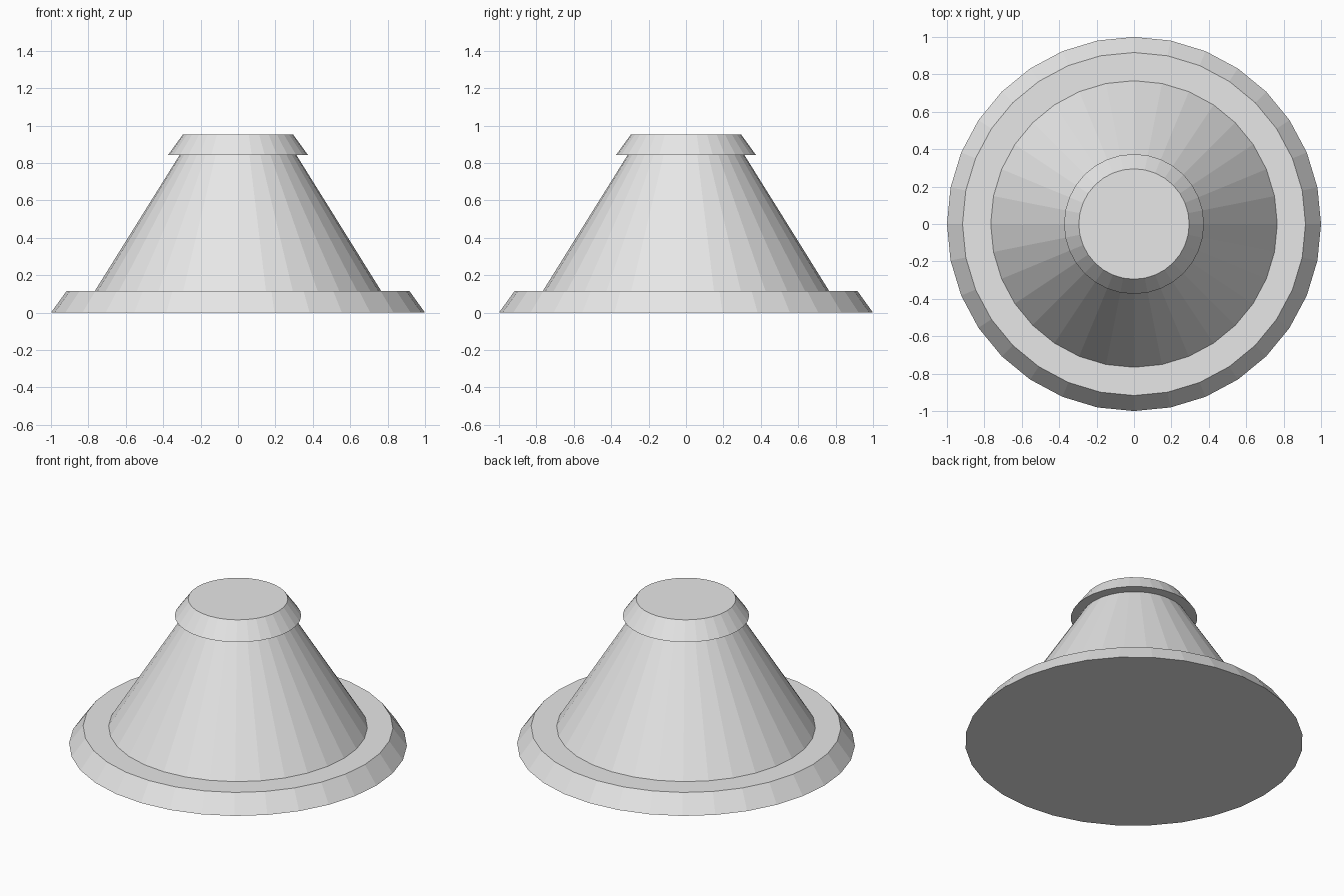
import bpy

cube = bpy.data.objects.get("Cube")
if cube:
    bpy.data.objects.remove(cube, do_unlink=True)

SIDES = 32

grey = bpy.data.materials.new("light_grey")
grey.use_nodes = True
colour = (0.8, 0.8, 0.8, 1.0)
grey.diffuse_color = colour
grey.node_tree.nodes["Principled BSDF"].inputs["Base Color"].default_value = colour


def frustum(name, bottom_radius, top_radius, bottom, top):
    """Flat-shaded tapered disc between two heights."""
    bpy.ops.mesh.primitive_cone_add(
        vertices=SIDES, radius1=bottom_radius, radius2=top_radius,
        depth=top - bottom, location=(0, 0, (bottom + top) / 2))
    part = bpy.context.object
    part.name = name
    part.data.name = name
    part.data.materials.append(grey)
    return part


# Wide bevelled foot, sloping body, and overhanging cap
frustum("base_flange", 1.0, 0.917, 0.0, 0.115)
frustum("cone_body", 0.766, 0.312, 0.115, 0.843)
frustum("top_cap", 0.374, 0.295, 0.843, 0.952)
